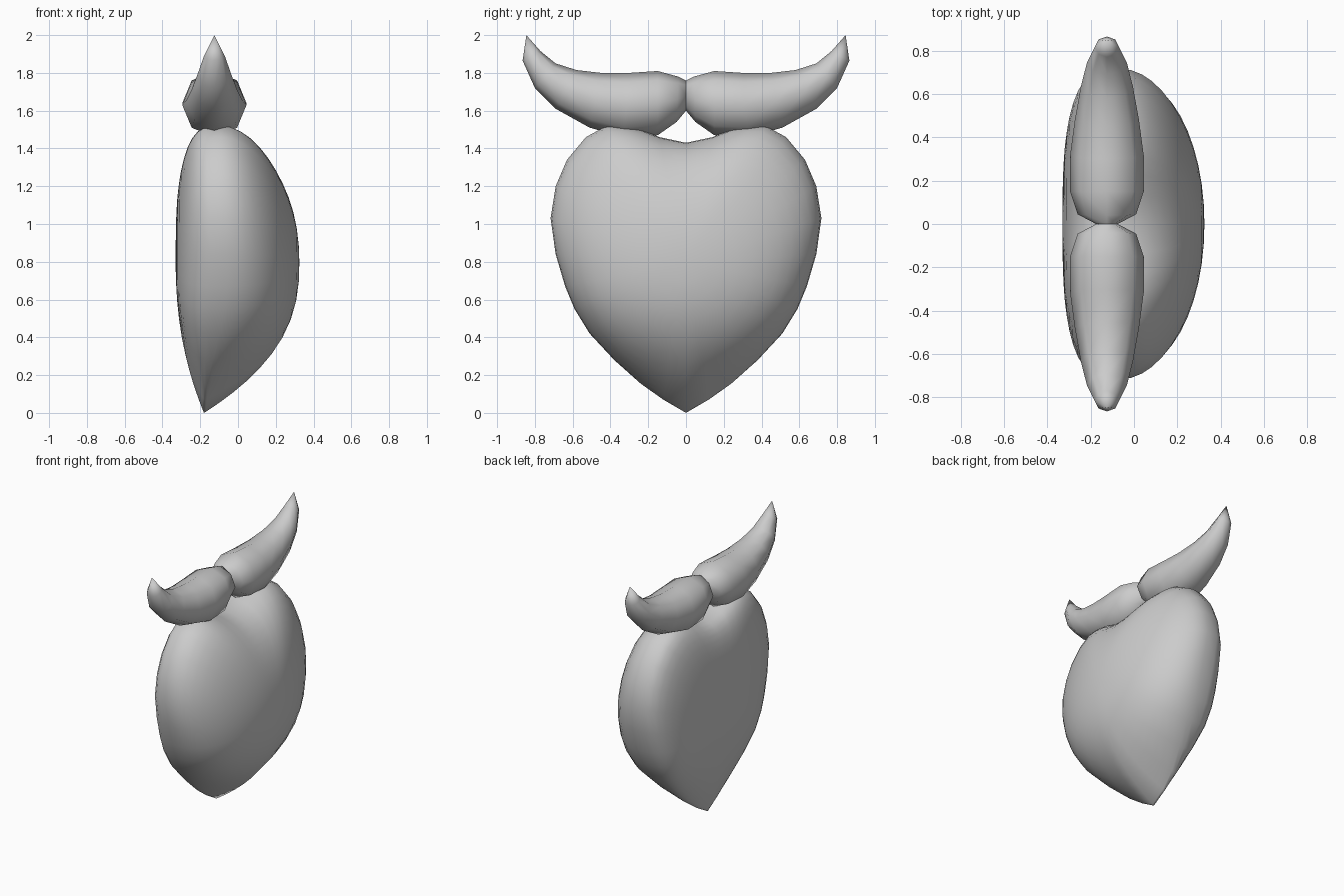
import bpy, bmesh
from math import sin, cos, pi, hypot

cube = bpy.data.objects.get("Cube")
if cube:
    bpy.data.objects.remove(cube, do_unlink=True)

grey = bpy.data.materials.new("plain_grey")
grey.use_nodes = True
grey.diffuse_color = (0.6, 0.6, 0.6, 1)
grey.node_tree.nodes["Principled BSDF"].inputs["Base Color"].default_value = (0.6, 0.6, 0.6, 1)


def loft(name, rings):
    """Skin closed rings of points; a ring of one point closes an end."""
    bm = bmesh.new()
    loops = [[bm.verts.new(p) for p in ring] for ring in rings]
    for a, b in zip(loops, loops[1:]):
        n = max(len(a), len(b))
        for i in range(n):
            j = (i + 1) % n
            quad = [a[i % len(a)], a[j % len(a)], b[j % len(b)], b[i % len(b)]]
            bm.faces.new(list(dict.fromkeys(quad)))
    bmesh.ops.recalc_face_normals(bm, faces=bm.faces)
    mesh = bpy.data.meshes.new(name)
    bm.to_mesh(mesh)
    bm.free()
    mesh.materials.append(grey)
    mesh.shade_smooth()
    obj = bpy.data.objects.new(name, mesh)
    bpy.context.collection.objects.link(obj)
    return obj


# Beard: heart outline (y, z) filled by a deep front dome and a shallow back
HALF = [(0, 0), (.12, .07), (.24, .155), (.38, .28), (.51, .42), (.59, .55),
        (.64, .67), (.69, .84), (.717, 1.03), (.69, 1.2), (.63, 1.34),
        (.53, 1.46), (.42, 1.52), (.33, 1.52), (.24, 1.5), (.14, 1.46), (0, 1.43)]
OUTLINE = HALF + [(-y, z) for y, z in HALF[-2:0:-1]]
MID = 0.8
FRONT, BACK = 0.325, -0.33


def beard_ring(r, front):
    ring = []
    for y, z in OUTLINE:
        z -= MID
        d = hypot(y, z)
        cy, cz = y / d, z / d
        # inner rings relax from the heart towards an oval
        oval = 1 / hypot(cy / .72, cz / (.7 if cz > 0 else .8))
        reach = r * (oval + (d - oval) * r * r)
        point = max(0, -cz) ** 4          # how close to the pointed chin
        rim = -.05 - (.13 * cz * cz if cz < 0 else .05 * cz)
        if front:
            depth = point * (1 - r ** 2.5) + (1 - point) * (1 - r * r) ** .5
            x = rim + (FRONT - rim) * depth
        else:
            depth = point * (1 - r ** 2.2) + (1 - point) * (1 - r ** 3) ** .3
            x = rim + (BACK - rim) * depth
        ring.append((x, cy * reach, MID + cz * reach))
    return ring


N = 12
radii = [sin(k / N * pi / 2) for k in range(1, N)]
loft("beard",
     [[(BACK, 0, MID)]]
     + [beard_ring(r, False) for r in radii]
     + [beard_ring(1, True)]
     + [beard_ring(r, True) for r in reversed(radii)]
     + [[(FRONT, 0, MID)]])

# Moustache: upper edge y, z, lower edge y, z, half width
SECTIONS = [(0, 1.76, 0, 1.6, .05), (.04, 1.78, .05, 1.54, .135),
            (.15, 1.81, .15, 1.47, .17), (.3, 1.8, .33, 1.46, .17),
            (.45, 1.8, .51, 1.51, .148), (.58, 1.815, .69, 1.61, .12),
            (.69, 1.85, .8, 1.72, .092), (.77, 1.915, .865, 1.865, .055)]
SIDES = 8
for name, side in (("moustache_back_half", 1), ("moustache_front_half", -1)):
    rings = []
    for uy, uz, ly, lz, w in SECTIONS:
        ring = []
        for i in range(SIDES):
            a = 2 * pi * i / SIDES
            t = (1 + sin(a)) / 2
            ring.append((-.125 + w * cos(a), side * (ly + (uy - ly) * t), lz + (uz - lz) * t))
        rings.append(ring)
    loft(name, rings + [[(-.125, side * .845, 2)]])
